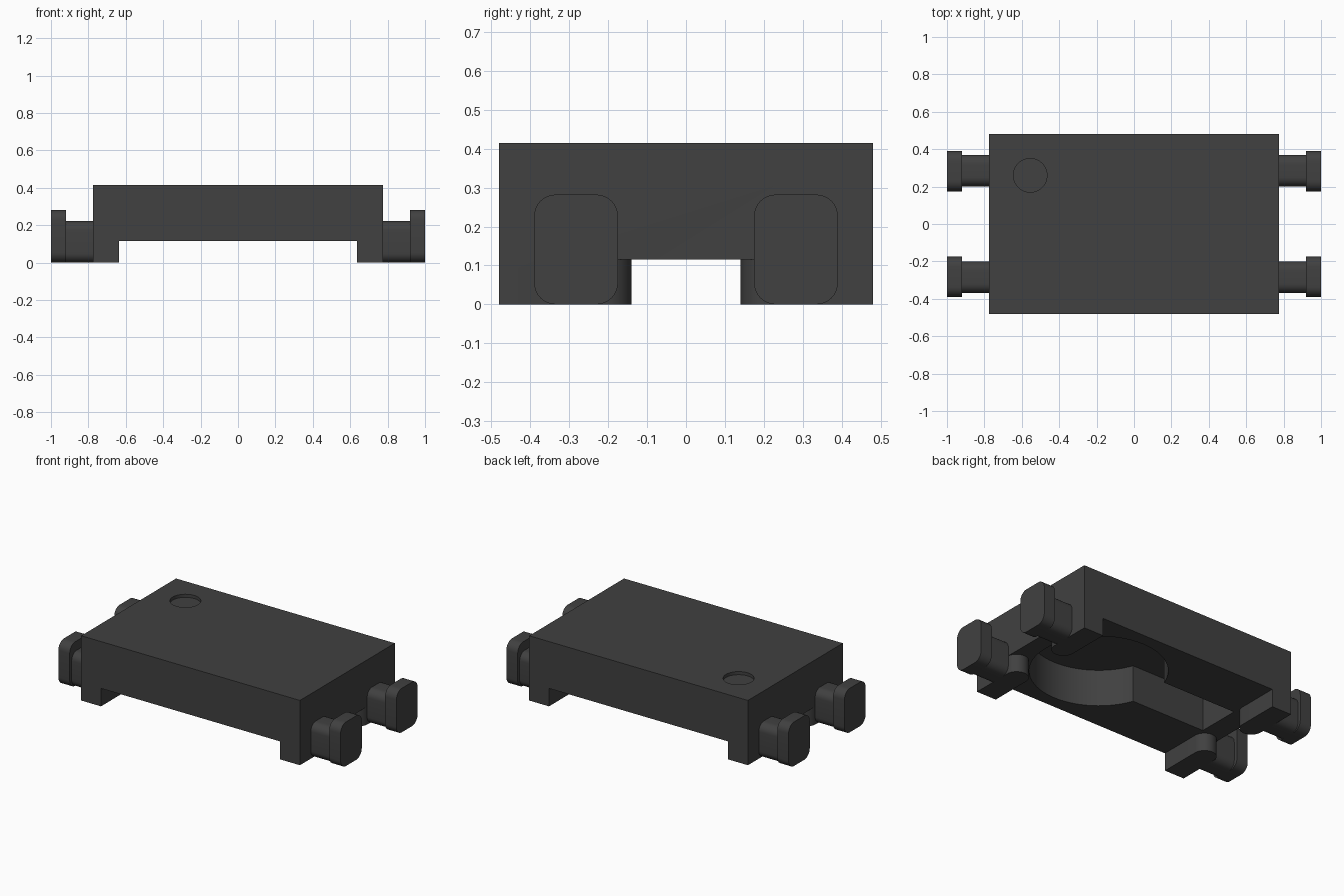
import bpy, bmesh, math
from mathutils import Vector

cube = bpy.data.objects.get("Cube")
if cube:
    bpy.data.objects.remove(cube, do_unlink=True)

# Single dark plastic colour
GREY = (0.052, 0.052, 0.052, 1)
mat = bpy.data.materials.new("dark grey plastic")
mat.use_nodes = True
mat.diffuse_color = GREY
bsdf = next(n for n in mat.node_tree.nodes if n.type == 'BSDF_PRINCIPLED')
bsdf.inputs["Base Color"].default_value = GREY
bsdf.inputs["Roughness"].default_value = 0.6


def rounded(u0, u1, v0, v1, radii=(0, 0, 0, 0), steps=8):
    """Rectangle outline with one radius per corner, counter-clockwise from (u0, v0)."""
    pts = []
    corners = [(u0, v0, 1, 1), (u1, v0, -1, 1), (u1, v1, -1, -1), (u0, v1, 1, -1)]
    for i, ((u, v, su, sv), r) in enumerate(zip(corners, radii)):
        if r == 0:
            pts.append((u, v))
            continue
        for k in range(steps + 1):
            a = math.pi * (1 + i / 2 + k / steps / 2)
            pts.append((u + su * r + r * math.cos(a), v + sv * r + r * math.sin(a)))
    return pts


def circle(cx, cy, r, n=64):
    return [(cx + r * math.cos(2 * math.pi * k / n),
             cy + r * math.sin(2 * math.pi * k / n)) for k in range(n)]


def prism(name, outline, a, b, axis='Z'):
    """Extrude an outline from a to b along Z (outline in x, y) or X (outline in y, z)."""
    def place(p, h):
        return Vector((p[0], p[1], h)) if axis == 'Z' else Vector((h, p[0], p[1]))
    bm = bmesh.new()
    face = bm.faces.new([bm.verts.new(place(p, a)) for p in outline])
    ext = bmesh.ops.extrude_face_region(bm, geom=[face])
    moved = [g for g in ext["geom"] if isinstance(g, bmesh.types.BMVert)]
    bmesh.ops.translate(bm, verts=moved, vec=place((0, 0), b - a))
    bmesh.ops.remove_doubles(bm, verts=bm.verts, dist=1e-5)
    bmesh.ops.recalc_face_normals(bm, faces=bm.faces)
    mesh = bpy.data.meshes.new(name)
    bm.to_mesh(mesh)
    bm.free()
    mesh.materials.append(mat)
    obj = bpy.data.objects.new(name, mesh)
    bpy.context.collection.objects.link(obj)
    return obj


def activate(obj):
    bpy.ops.object.select_all(action='DESELECT')
    obj.select_set(True)
    bpy.context.view_layer.objects.active = obj


def mirror_xy(obj):
    mod = obj.modifiers.new("mirror", 'MIRROR')
    mod.use_axis = (True, True, False)
    activate(obj)
    bpy.ops.object.modifier_apply(modifier=mod.name)


def combine(obj, other, operation):
    mod = obj.modifiers.new("combine", 'BOOLEAN')
    mod.operation, mod.solver, mod.object = operation, 'EXACT', other
    activate(obj)
    bpy.ops.object.modifier_apply(modifier=mod.name)
    bpy.data.objects.remove(other, do_unlink=True)


def smooth(obj):
    activate(obj)
    bpy.ops.object.shade_smooth_by_angle(angle=math.radians(30))


# Main block
body = prism("body", rounded(-0.775, 0.775, -0.48, 0.48), 0.115, 0.415)

# Four corner feet with round inner ends
feet = prism("feet", rounded(0.635, 0.775, 0.14, 0.48, (0.07, 0.07, 0, 0), 12), 0, 0.115)
mirror_xy(feet)
combine(body, feet, 'UNION')

# Underside pocket: round recess joined to a long slot
combine(body, prism("round_recess", circle(0.265, 0, 0.40), -0.1, 0.35), 'DIFFERENCE')
combine(body, prism("slot", rounded(-0.633, 0.265, -0.139, 0.139), -0.1, 0.35), 'DIFFERENCE')

# Shallow round dimple on top
combine(body, prism("dimple", circle(-0.555, 0.26, 0.09, 48), 0.395, 0.5), 'DIFFERENCE')
smooth(body)

# End studs: narrow stem and wider rounded head at all four positions
stems = prism("stud_stems", rounded(0.20, 0.37, 0, 0.222, (0.05,) * 4), 0.775, 0.92, 'X')
heads = prism("stud_heads", rounded(0.175, 0.39, 0, 0.282, (0.055,) * 4), 0.92, 1.0, 'X')
for part in (stems, heads):
    mirror_xy(part)
    smooth(part)
